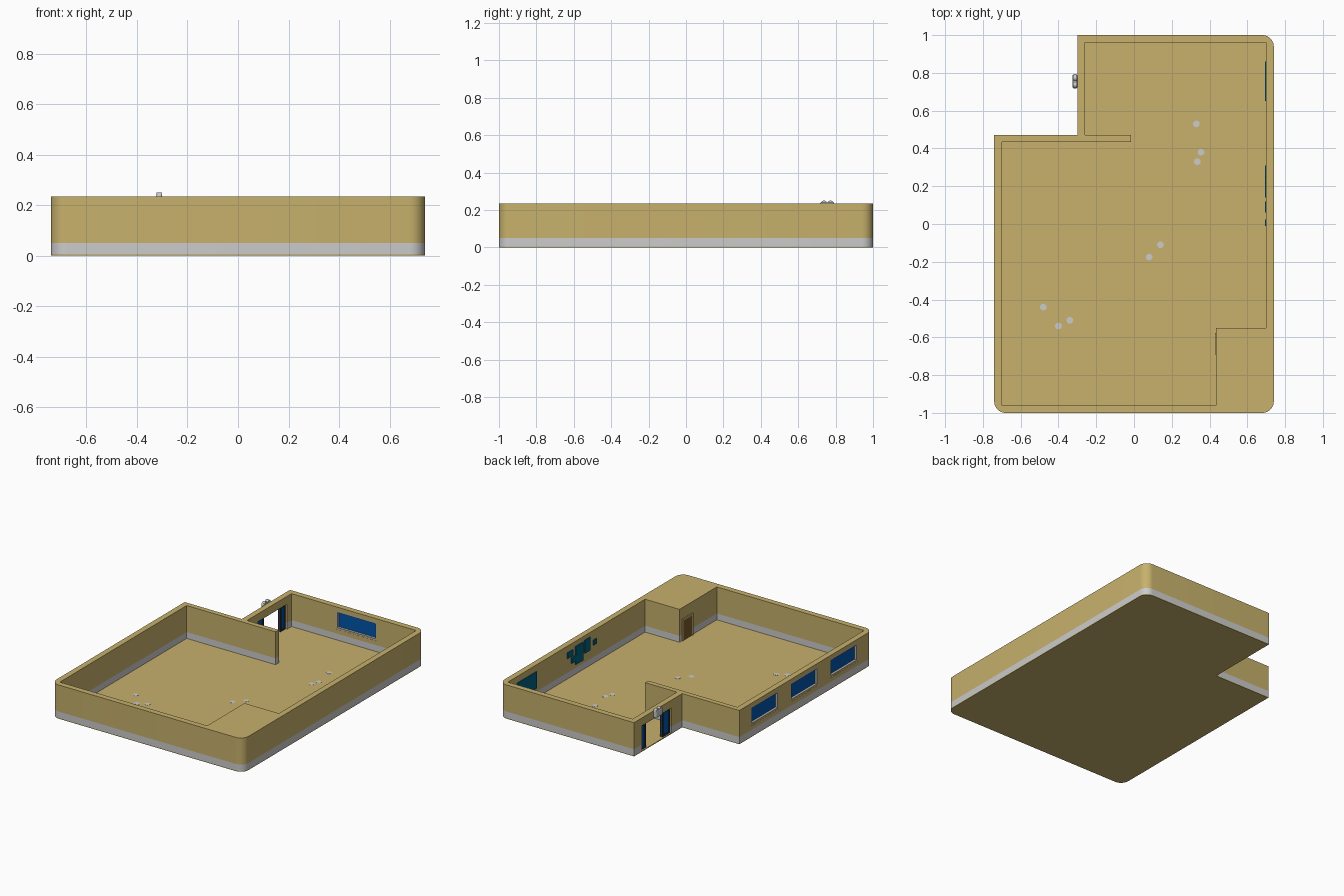
import bpy, bmesh
from math import sin, cos, pi, radians

if "Cube" in bpy.data.objects:
    bpy.data.objects.remove(bpy.data.objects["Cube"])

TOP, SKIRT, FLOOR, R = 0.235, 0.05, 0.006, 0.06


def material(name, rgb):
    m = bpy.data.materials.new(name)
    m.diffuse_color = (*rgb, 1)
    m.use_nodes = True
    m.node_tree.nodes["Principled BSDF"].inputs["Base Color"].default_value = m.diffuse_color
    return m


TAN = material("tan", (0.57, 0.44, 0.15))
BLUE = material("blue_glass", (0.0, 0.09, 0.40))
TEAL = material("teal", (0.0, 0.12, 0.22))
BROWN = material("brown", (0.20, 0.10, 0.02))
DARK = material("dark_frame", (0.03, 0.03, 0.04))
BEIGE = material("window_frame", (0.48, 0.43, 0.34))


def finish(name, bm, mat=None):
    bmesh.ops.recalc_face_normals(bm, faces=bm.faces)
    me = bpy.data.meshes.new(name)
    bm.to_mesh(me)
    bm.free()
    ob = bpy.data.objects.new(name, me)
    bpy.context.collection.objects.link(ob)
    if mat:
        me.materials.append(mat)
    return ob


def prism(name, pts, z0, z1, mat=None):
    bm = bmesh.new()
    face = bm.faces.new([bm.verts.new((x, y, z0)) for x, y in pts])
    new = bmesh.ops.extrude_face_region(bm, geom=[face])["geom"]
    top = [v for v in new if isinstance(v, bmesh.types.BMVert)]
    bmesh.ops.translate(bm, verts=top, vec=(0, 0, z1 - z0))
    return finish(name, bm, mat)


def box(name, x, y, z, mat=None):
    x, y, z = sorted(x), sorted(y), sorted(z)
    return prism(name, [(x[0], y[0]), (x[1], y[0]), (x[1], y[1]), (x[0], y[1])],
                 z[0], z[1], mat)


def arc(cx, cy, start, n=8):
    # quarter turn, clockwise
    return [(cx + R * cos(radians(start) - i * pi / 2 / n),
             cy + R * sin(radians(start) - i * pi / 2 / n)) for i in range(n + 1)]


def smooth(ob):
    bpy.ops.object.select_all(action='DESELECT')
    ob.select_set(True)
    bpy.context.view_layer.objects.active = ob
    bpy.ops.object.shade_smooth_by_angle(angle=radians(30))


# Building outline and wall footprint (the entrance gap opens the ring)
outer = ([(-0.30, 1.0)] + arc(0.74 - R, 1 - R, 90) + arc(0.74 - R, R - 1, 0)
         + arc(R - 0.74, R - 1, -90) + [(-0.74, 0.47), (-0.30, 0.47)])
inner = [(-0.30, 0.59), (-0.26, 0.59), (-0.26, 0.47), (-0.015, 0.47),
         (-0.015, 0.435), (-0.70, 0.435), (-0.70, -0.96), (0.435, -0.96),
         (0.435, -0.55), (0.70, -0.55), (0.70, 0.96), (-0.26, 0.96),
         (-0.26, 0.91), (-0.30, 0.91)]
floor = prism("floor", outer, 0, FLOOR, TAN)
base = prism("wall_base_band", outer + inner, FLOOR, SKIRT)
walls = prism("walls", outer + inner, SKIRT, TOP, TAN)
box("entrance_lintel", (-0.30, -0.26), (0.59, 0.91), (0.18, TOP), TAN)


# Windows: recess cut into the wall, with frame and glass.
# place(u, d): u runs along the wall, d is depth into it
def window(name, place, u0, u1, z0=0.08, z1=0.21, depth=0.022, bar=0.013):
    def part(label, u, d, z, mat):
        a, b = place(u[0], d[0]), place(u[1], d[1])
        return box(name + label, (a[0], b[0]), (a[1], b[1]), z, mat)

    cut = part("_cutter", (u0, u1), (-0.02, depth), (z0, z1), None)
    cut.hide_render = True
    mod = walls.modifiers.new("recess", 'BOOLEAN')
    mod.operation, mod.object, mod.solver = 'DIFFERENCE', cut, 'EXACT'
    bpy.context.view_layer.objects.active = walls
    bpy.ops.object.modifier_apply(modifier=mod.name)
    bpy.data.objects.remove(cut)
    part("_glass", (u0, u1), (depth - 0.004, depth), (z0, z1), BLUE)
    d = (0.001, depth)
    part("_sill", (u0, u1), d, (z0, z0 + bar), BEIGE)
    part("_head", (u0, u1), d, (z1 - bar, z1), BEIGE)
    part("_side_a", (u0, u0 + bar), d, (z0 + bar, z1 - bar), BEIGE)
    part("_side_b", (u1 - bar, u1), d, (z0 + bar, z1 - bar), BEIGE)


for i, y in enumerate((0.035, -0.40, -0.835)):
    window(f"side_window_{i + 1}", lambda u, d: (-0.74 + d, u), y, y + 0.31)
window("inner_window", lambda u, d: (u, 0.96 + d), 0.08, 0.40)
for ob in (floor, base, walls):
    smooth(ob)

# Sliding entrance doors, pushed open against both jambs
for side, y0, y1 in (("left", 0.855, 0.91), ("right", 0.59, 0.67)):
    n = f"entrance_door_{side}"
    box(n + "_glass", (-0.284, -0.276), (y0, y1), (FLOOR, 0.18), BLUE)
    for j, y in enumerate((y0, y1 - 0.01)):
        box(f"{n}_stile_{j}", (-0.29, -0.27), (y, y + 0.01), (FLOOR, 0.18), DARK)
    for j, z in enumerate((FLOOR, 0.17)):
        box(f"{n}_rail_{j}", (-0.29, -0.27), (y0 + 0.01, y1 - 0.01), (z, z + 0.01), DARK)

# Rounded plaque with two lobes above the entrance
plaque = box("entrance_plaque", (-0.325, -0.30), (0.717, 0.793), (0.19, 0.243))
bev = plaque.modifiers.new("round", 'BEVEL')
bev.width, bev.segments = 0.008, 3
for i, y in enumerate((0.737, 0.773)):
    bpy.ops.mesh.primitive_cylinder_add(vertices=20, radius=0.016, depth=0.022,
                                        location=(-0.3125, y, 0.235),
                                        rotation=(0, pi / 2, 0))
    lobe = bpy.context.object
    lobe.name = f"plaque_lobe_{i + 1}"
    smooth(lobe)

# Wall screen and picture panels on the long right wall
panels = [(0.65, 0.86, 0.075, 0.19), (0.25, 0.31, 0.15, 0.19),
          (0.22, 0.265, 0.10, 0.14), (0.14, 0.22, 0.075, 0.20),
          (0.06, 0.12, 0.115, 0.205), (-0.01, 0.025, 0.135, 0.17)]
for i, (y0, y1, z0, z1) in enumerate(panels):
    box("wall_screen" if i == 0 else f"wall_picture_{i}",
        (0.693, 0.70), (y0, y1), (z0, z1), TEAL)

# Closet door in the corner block
box("closet_door", (0.431, 0.435), (-0.68, -0.59), (FLOOR, 0.145), BROWN)
for i, y in enumerate((-0.692, -0.59)):
    box(f"closet_door_jamb_{i}", (0.428, 0.435), (y, y + 0.012), (FLOOR, 0.157), TAN)
box("closet_door_head", (0.428, 0.435), (-0.68, -0.59), (0.145, 0.157), TAN)

# Worn spots on the floor
for i, (x, y) in enumerate([(0.33, 0.53), (0.355, 0.38), (0.335, 0.33), (0.14, -0.11),
                            (0.08, -0.175), (-0.48, -0.44), (-0.34, -0.51), (-0.40, -0.54)]):
    prism(f"floor_spot_{i + 1}", [(x + 0.018 * cos(k * pi / 6), y + 0.018 * sin(k * pi / 6))
                                  for k in range(12)], FLOOR, FLOOR + 0.001)
